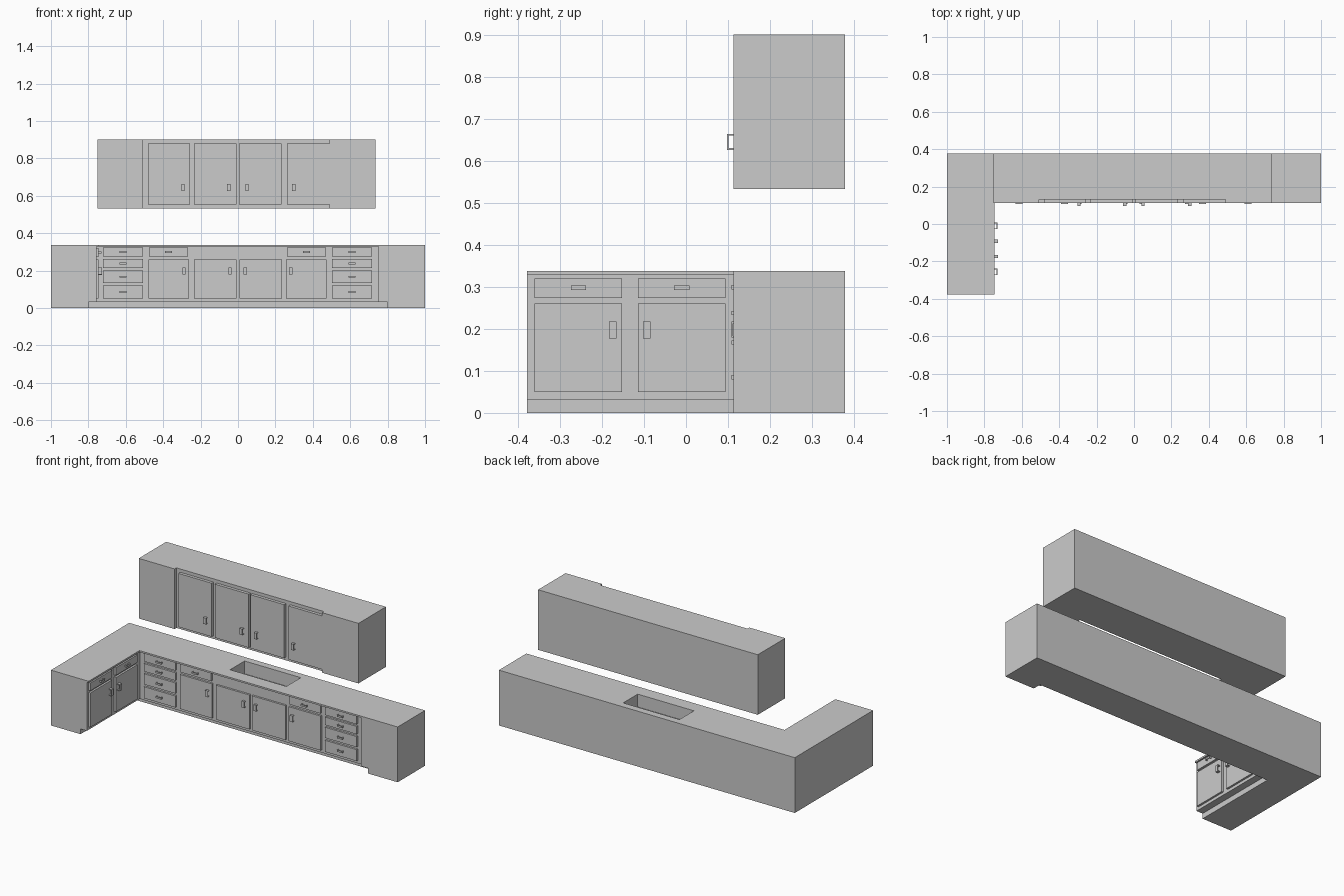
import bpy, bmesh

if "Cube" in bpy.data.objects:
    bpy.data.objects.remove(bpy.data.objects["Cube"])


def box(name, x0, x1, y0, y1, z0, z1):
    bm = bmesh.new()
    bmesh.ops.create_cube(bm, size=1)
    for v in bm.verts:
        v.co = (x1 if v.co.x > 0 else x0, y1 if v.co.y > 0 else y0, z1 if v.co.z > 0 else z0)
    return finish(name, bm)


def finish(name, bm):
    bmesh.ops.recalc_face_normals(bm, faces=bm.faces)
    me = bpy.data.meshes.new(name)
    bm.to_mesh(me)
    bm.free()
    ob = bpy.data.objects.new(name, me)
    bpy.context.collection.objects.link(ob)
    return ob


def extrude(name, pts, place, a, b):
    """Extrude a 2D profile between a and b; place maps (u, v, w) to xyz."""
    bm = bmesh.new()
    face = bm.faces.new([bm.verts.new(place(u, v, a)) for u, v in pts])
    res = bmesh.ops.extrude_face_region(bm, geom=[face])
    d = [q - p for p, q in zip(place(0, 0, a), place(0, 0, b))]
    bmesh.ops.translate(bm, vec=d, verts=[g for g in res["geom"] if isinstance(g, bmesh.types.BMVert)])
    return finish(name, bm)


BACK, FRONT = 0.378, 0.113
FACE, DRAWER = 0.134, 0.122
LEG, LEG_FACE = -0.745, -0.757
TOP, LIP, TOE = 0.338, 0.328, 0.032


def on_main(front):
    return lambda w, d, z: (w, front - d, z)


def on_leg(w, d, z):
    return (LEG + d, w, z)


def slab(name, place, w0, w1, d0, d1, z0, z1):
    return extrude(name, [(w0, d0), (w1, d0), (w1, d1), (w0, d1)],
                   lambda u, v, z: place(u, v, z), z0, z1)


def handle(name, place, w, z, vertical, depth, size):
    """U-shaped pull: two posts and a bar."""
    t, h = 0.004, size / 2
    k = 0.009 if vertical else 0.005
    prof = [(-h, -.002), (-h, depth), (h, depth), (h, -.002),
            (h - t, -.002), (h - t, depth - t), (t - h, depth - t), (t - h, -.002)]
    if vertical:
        extrude(name, prof, lambda u, d, s: place(w + s, d, z + u), -k, k)
    else:
        extrude(name, prof, lambda u, d, s: place(w + u, d, z + s), -k, k)


# Base cabinets: main run with counter lip and toe kick
main = extrude("main_base", [(FRONT, TOP), (BACK, TOP), (BACK, 0), (0.165, 0), (0.165, TOE),
                             (FACE, TOE), (FACE, LIP), (FRONT, LIP)],
               lambda u, v, w: (w, u, v), -0.8, 0.752)
box("corner_base", -1, -0.8, FRONT, BACK, 0, TOP)
box("corner_filler", -0.8, LEG_FACE, FRONT, 0.15, TOE, LIP)
box("end_base_upper", 0.752, 1, FRONT, BACK, TOE, TOP)
box("end_base_foot", 0.8, 1, FRONT, BACK, 0, TOE)
box("end_base_toe", 0.752, 0.8, 0.165, BACK, 0, TOE)

# Left leg of the L
extrude("leg_base", [(-1, TOP), (LEG, TOP), (LEG, LIP), (LEG_FACE, LIP), (LEG_FACE, TOE),
                     (-0.8, TOE), (-0.8, 0), (-1, 0)],
        lambda u, v, w: (u, w, v), -0.378, FRONT)

# Sink basin cut into the counter
cutter = box("sink_cutter", -0.19, 0.19, 0.195, 0.335, 0.26, 0.4)
cutter.hide_render = True
cutter.hide_set(True)
cut = main.modifiers.new("sink", "BOOLEAN")
cut.object = cutter
cut.solver = "EXACT"

# Drawer banks and single drawers of the main run
base = on_main(DRAWER)
rows = [(0.275, 0.323), (0.214, 0.262), (0.135, 0.2), (0.05, 0.12)]
for side, x0, x1, n in (("left", -0.722, -0.508, 4), ("right", 0.503, 0.717, 4),
                        ("left_single", -0.476, -0.267, 1), ("right_single", 0.262, 0.471, 1)):
    for i, (z0, z1) in enumerate(rows[:n]):
        slab(f"drawer_{side}_{i}", base, x0, x1, DRAWER - FACE - .002, 0, z0, z1)
        handle(f"drawer_handle_{side}_{i}", base, (x0 + x1) / 2, (z0 + z1) / 2, False, 0.014, 0.036)

# Base doors of the main run
for i, (x0, x1, hx) in enumerate(((-0.478, -0.262, -0.289), (-0.235, -0.008, -0.043),
                                  (0.008, 0.235, 0.038), (0.257, 0.473, 0.283))):
    slab(f"base_door_{i}", base, x0, x1, DRAWER - FACE - .002, 0, 0.05, 0.26)
    handle(f"base_door_handle_{i}", base, hx, 0.198, True, 0.014, 0.038)

# Leg doors and drawers
for i, (y0, y1, hy) in enumerate(((-0.36, -0.152, -0.174), (-0.114, 0.094, -0.093))):
    slab(f"leg_door_{i}", on_leg, y0, y1, -0.014, 0, 0.05, 0.26)
    handle(f"leg_door_handle_{i}", on_leg, hy, 0.197, True, 0.018, 0.04)
    slab(f"leg_drawer_{i}", on_leg, y0, y1, -0.014, 0, 0.273, 0.32)
    handle(f"leg_drawer_handle_{i}", on_leg, (y0 + y1) / 2, 0.298, False, 0.014, 0.036)

# Wall cabinets
box("wall_cabinet_left", -0.75, -0.508, FRONT, BACK, 0.533, 0.9)
box("wall_cabinet_middle", -0.508, 0.49, 0.131, BACK, 0.533, 0.9)
box("wall_cabinet_right", 0.49, 0.735, FRONT, BACK, 0.533, 0.9)
wall = on_main(FRONT)
for i, (x0, x1, hx) in enumerate(((-0.481, -0.257, -0.294), (-0.235, -0.007, -0.049),
                                  (0.005, 0.233, 0.048), (0.262, 0.49, 0.299))):
    slab(f"wall_door_{i}", wall, x0, x1, -0.02, 0, 0.553, 0.88)
    handle(f"wall_door_handle_{i}", wall, hx, 0.645, True, 0.016, 0.038)
